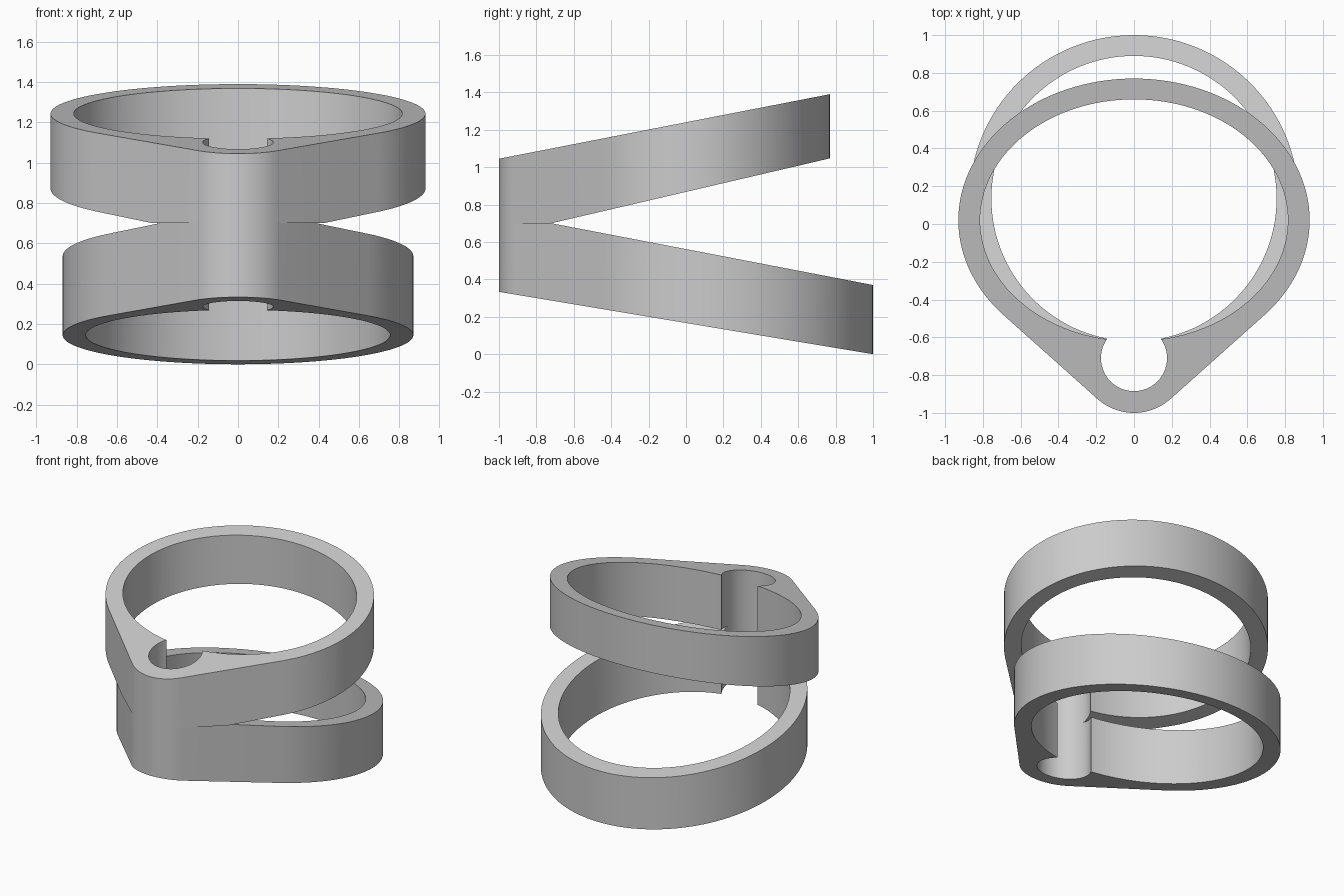
import bpy
import bmesh
from math import asin, cos, sin, pi, tau
from mathutils import Vector
from mathutils.geometry import convex_hull_2d

if "Cube" in bpy.data.objects:
    bpy.data.objects.remove(bpy.data.objects["Cube"])

grey = bpy.data.materials.new("grey")
grey.use_nodes = True
grey.diffuse_color = (0.6, 0.6, 0.6, 1)
grey.node_tree.nodes["Principled BSDF"].inputs["Base Color"].default_value = grey.diffuse_color

SLOT_Y = -0.71      # centre of the round slot and of the rounded tip
SLOT_R = 0.175
TIP_R = 0.29
MOUTH = 0.10        # height of the slot opening above its centre
JOIN_Y = -0.72      # the two bands fork behind this line
JOIN_Z = 0.70


def arc(cy, rx, ry, start, end, steps):
    """Points on an elliptical arc, both ends included."""
    angles = [start + (end - start) * i / steps for i in range(steps + 1)]
    return [Vector((rx * cos(a), cy + ry * sin(a))) for a in angles]


def outer_outline(cy, rx, ry):
    """Ellipse and rounded tip joined by straight tangents."""
    pts = arc(cy, rx, ry, 0, tau, 128)[:-1]
    pts += arc(SLOT_Y, TIP_R, TIP_R, 0, tau, 96)[:-1]
    return [pts[i] for i in convex_hull_2d(pts)]


def inner_outline(cy, rx, ry):
    """Ellipse opening into the round slot at the front."""
    mouth = asin(MOUTH / SLOT_R)
    gap = asin(SLOT_R * cos(mouth) / rx)
    ring = arc(cy, rx, ry, gap - pi / 2, 1.5 * pi - gap, 120)
    slot = arc(SLOT_Y, SLOT_R, SLOT_R, pi - mouth, tau + mouth, 48)
    return ring + slot[1:-1]


def make_band(name, outer, inner, bottom, top):
    """Fill between the outlines, then give it sloping lower and upper faces."""
    bm = bmesh.new()
    for outline in (outer, inner):
        verts = [bm.verts.new((p.x, p.y, 0)) for p in outline]
        for a, b in zip(verts, verts[1:] + verts[:1]):
            bm.edges.new((a, b))
    bmesh.ops.triangle_fill(bm, edges=bm.edges[:], use_beauty=True, normal=(0, 0, 1))
    bmesh.ops.bisect_plane(bm, geom=bm.verts[:] + bm.edges[:] + bm.faces[:],
                           plane_co=(0, JOIN_Y, 0), plane_no=(0, 1, 0))
    lower = bm.verts[:]
    grown = bmesh.ops.extrude_face_region(bm, geom=bm.faces[:])["geom"]
    upper = [g for g in grown if isinstance(g, bmesh.types.BMVert)]
    for v in lower:
        v.co.z = bottom(v.co.y)
    for v in upper:
        v.co.z = top(v.co.y)
    bmesh.ops.recalc_face_normals(bm, faces=bm.faces[:])

    mesh = bpy.data.meshes.new(name)
    bm.to_mesh(mesh)
    bm.free()
    mesh.materials.append(grey)
    obj = bpy.data.objects.new(name, mesh)
    bpy.context.collection.objects.link(obj)
    bpy.ops.object.select_all(action='DESELECT')
    obj.select_set(True)
    bpy.context.view_layer.objects.active = obj
    bpy.ops.object.shade_smooth_by_angle(angle=0.157)


# Upper band: wide oval, rising towards the back
make_band("upper_band",
          outer_outline(0.02, 0.93, 0.75), inner_outline(0.02, 0.815, 0.64),
          lambda y: JOIN_Z + 0.233 * max(0, y - JOIN_Y),
          lambda y: 1.24 + 0.195 * y)

# Lower band: nearly round, falling towards the back
make_band("lower_band",
          outer_outline(0.135, 0.87, 0.865), inner_outline(0.135, 0.755, 0.755),
          lambda y: (1 - y) / 6,
          lambda y: JOIN_Z - 0.192 * max(0, y - JOIN_Y))
